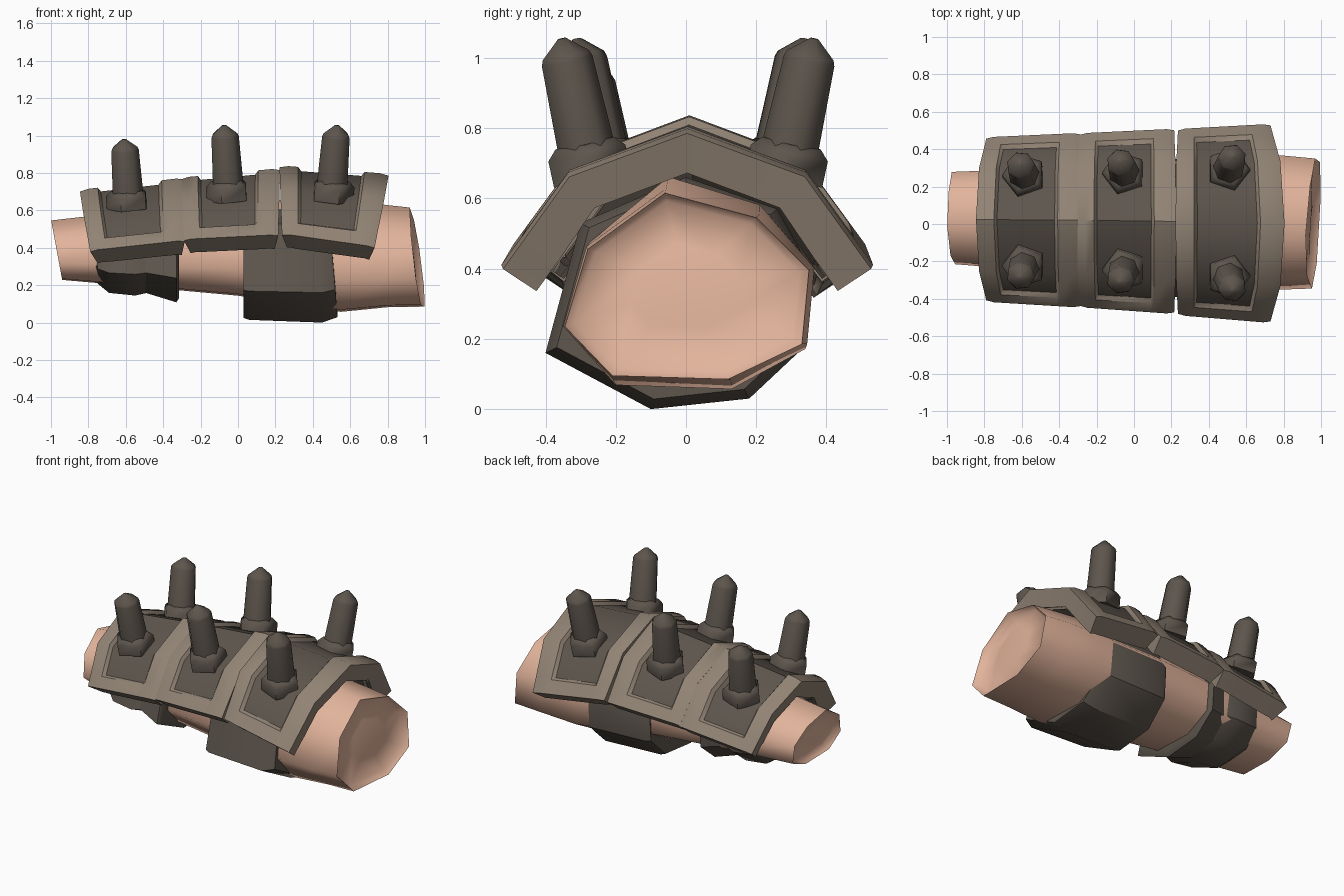
import bpy, math
from mathutils import Vector

if "Cube" in bpy.data.objects:
    bpy.data.objects.remove(bpy.data.objects["Cube"])


def material(name, rgb):
    m = bpy.data.materials.new(name)
    m.diffuse_color = (*rgb, 1)
    m.use_nodes = True
    m.node_tree.nodes["Principled BSDF"].inputs["Base Color"].default_value = m.diffuse_color
    return m


SKIN = material("skin", (0.76, 0.455, 0.33))
TAN = material("tan_rim", (0.285, 0.228, 0.177))
DARK = material("dark_metal", (0.11, 0.091, 0.074))


def build(name, verts, faces, mats, angle=30, idx=None, thickness=0):
    me = bpy.data.meshes.new(name)
    me.from_pydata([tuple(v) for v in verts], [], faces)
    for m in mats:
        me.materials.append(m)
    ob = bpy.data.objects.new(name, me)
    bpy.context.collection.objects.link(ob)
    bpy.ops.object.select_all(action='DESELECT')
    ob.select_set(True)
    bpy.context.view_layer.objects.active = ob
    if thickness:
        # open shell thickened inward, inner and rim faces take the last material
        for p, m in zip(me.polygons, idx):
            p.material_index = m
        mod = ob.modifiers.new("thickness", 'SOLIDIFY')
        mod.thickness = thickness
        mod.offset = -1
        mod.material_offset = 1
        mod.material_offset_rim = 1
        bpy.ops.object.modifier_apply(modifier=mod.name)
    else:
        bpy.ops.object.mode_set(mode='EDIT')
        bpy.ops.mesh.select_all(action='SELECT')
        bpy.ops.mesh.normals_make_consistent(inside=False)
        bpy.ops.object.mode_set(mode='OBJECT')
    bpy.ops.object.shade_smooth_by_angle(angle=math.radians(angle))
    return ob


def loft(rings):
    """Skin a list of equal-length rings, closing both ends."""
    n = len(rings[0])
    verts = [v for r in rings for v in r]
    faces = [(i * n + j, i * n + (j + 1) % n, (i + 1) * n + (j + 1) % n, (i + 1) * n + j)
             for i in range(len(rings) - 1) for j in range(n)]
    faces += [tuple(range(n)), tuple(range(len(verts) - n, len(verts)))]
    return verts, faces


def section(profile, x, cy, cz, sy, sz, tz=0, ty=0):
    """Scaled cross-section at x, leaning along height (tz) and width (ty)."""
    return [(x + tz * b / 0.27 + ty * a / 0.36, cy + a * sy, cz + b * sz) for a, b in profile]


# Forearm: tapered eight-sided tube with shallow recessed ends
ARM = [(-.06, .26), (.20, .19), (.35, .04), (.33, -.17),
       (.12, -.27), (-.21, -.26), (-.345, -.12), (-.28, .10)]
arm_rings = [section(ARM, *s) for s in [
    (-.95, .03, .39, .25, .22, -.01),
    (-.94, .03, .39, .62, .53, -.03),
    (-.97, .03, .39, .71, .60, -.03),
    (-.50, .02, .40, .79, .78),
    (.00, .01, .40, .90, .95),
    (.55, .01, .365, 1.0, 1.14),
    (.80, .005, .36, 1.03, 1.03),
    (.955, .00, .355, 1.0, 1.0, -.035, .02),
    (.915, .00, .355, .92, .91, -.035, .02),
    (.93, .00, .355, .45, .45, -.015, .01)]]
build("forearm", *loft(arm_rings), [SKIN], 100)

# Straps: closed bands around the arm
STRAP = [(-.40, -.20), (-.10, -.36), (.18, -.33), (.34, -.18),
         (.355, .04), (.26, .21), (0, .30), (-.30, .17)]


def strap(name, stations, cy, cz, wide=1):
    build(name, *loft([section(STRAP, x, cy, cz, s * wide, s, t) for x, s, t in stations]), [DARK], 35)


strap("upper_strap", [(.04, .78, 0), (.03, .93, 0), (.06, .96, 0), (.45, 1.0, 0),
                      (.505, .92, -.02), (.505, .8, -.02)], 0, .36)
strap("wrist_strap", [(-.76, .50, 0), (-.765, .56, -.02), (-.69, .67, 0), (-.55, .71, 0),
                      (-.47, .66, 0), (-.47, .5, 0)], .02, .4, 1.17)
strap("middle_strap", [(-.53, .5, 0), (-.53, .64, 0), (-.47, .69, 0), (-.33, .81, 0),
                       (-.315, .75, 0), (-.315, .6, 0)], .01, .4, 1.14)


# Armour plates: arched shell with raised tan rim and sunken dark panel
FRAC = [0, .08, .17, .20, .75, .78, .92, 1]


def plate(name, a, b):
    # each end: x at the ridge, x at the edge, half width, edge z, knee z, top z, y offset
    verts, faces, idx = [], [], []
    for i, f in enumerate(FRAC):
        xt, xe, hw, ze, zk, zt, cy = [p + (q - p) * f for p, q in zip(a, b)]
        edge = Vector((xe, hw, ze))
        knee = Vector((xt + (xe - xt) * .3, hw * .64, zk))
        top = Vector((xt, 0, zt))
        half = [edge, edge.lerp(knee, .27), edge.lerp(knee, .33), knee, top]
        normals = [(0, .8, .6)] * 3 + [(0, .55, .85), (0, 0, 1)]
        for j in range(9):
            k = min(j, 8 - j)
            side = -1 if j < 4 else 1
            drop = .01 if i in (0, 7) else 0
            if i in (3, 4) and k >= 2:
                drop = .022
            v = half[k] - Vector(normals[k]) * drop
            verts.append((v.x, cy * (4 - abs(j - 4) < 4 or 1) + v.y * side, v.z))
    for i in range(7):
        for j in range(8):
            faces.append((i * 9 + j, i * 9 + 9 + j, i * 9 + 10 + j, i * 9 + 1 + j))
            idx.append(0 if i == 3 and 2 <= j <= 5 else 1)
    build(name, verts, faces, [DARK, TAN], 42, idx, .118)


plate("plate_wrist", (-.845, -.79, .44, .385, .60, .71, .024), (-.285, -.285, .467, .44, .655, .775, .02))
plate("plate_middle", (-.305, -.29, .465, .445, .66, .775, .02), (.225, .215, .495, .47, .70, .825, .014))
plate("plate_elbow", (.222, .235, .498, .475, .72, .84, .01), (.805, .73, .532, .405, .67, .795, .003))


# Studs: five-sided collar and blunt-pointed shaft, in leaning pairs
COLLAR = [(-.02, .118), (.17, .118), (.24, .09)]
SHAFT = [(.05, .086), (.84, .076), (.88, .07), (1.0, .012)]


def lathe(name, base, tip, rows, sides):
    axis = tip - base
    rot = axis.to_track_quat('Z', 'Y')
    ring = [Vector((math.cos(t), math.sin(t), 0)) for t in
            [2 * math.pi * k / sides - math.pi / 2 for k in range(sides)]]
    build(name, *loft([[base + axis * t + rot @ (v * r) for v in ring] for t, r in rows]), [DARK], 55)


for part, cy, (bx, by, bz), (tx, ty, tz) in [
        ("wrist", .018, (-.585, .235, .62), (-.61, .305, .98)),
        ("middle", .014, (-.05, .25, .665), (-.075, .325, 1.055)),
        ("elbow", .006, (.50, .275, .665), (.53, .36, 1.055))]:
    for side, s in (("front", -1), ("back", 1)):
        base, tip = Vector((bx, cy + by * s, bz)), Vector((tx, cy + ty * s, tz))
        lathe(f"{part}_stud_collar_{side}", base, tip, COLLAR, 5)
        lathe(f"{part}_stud_shaft_{side}", base, tip, SHAFT, 7)
